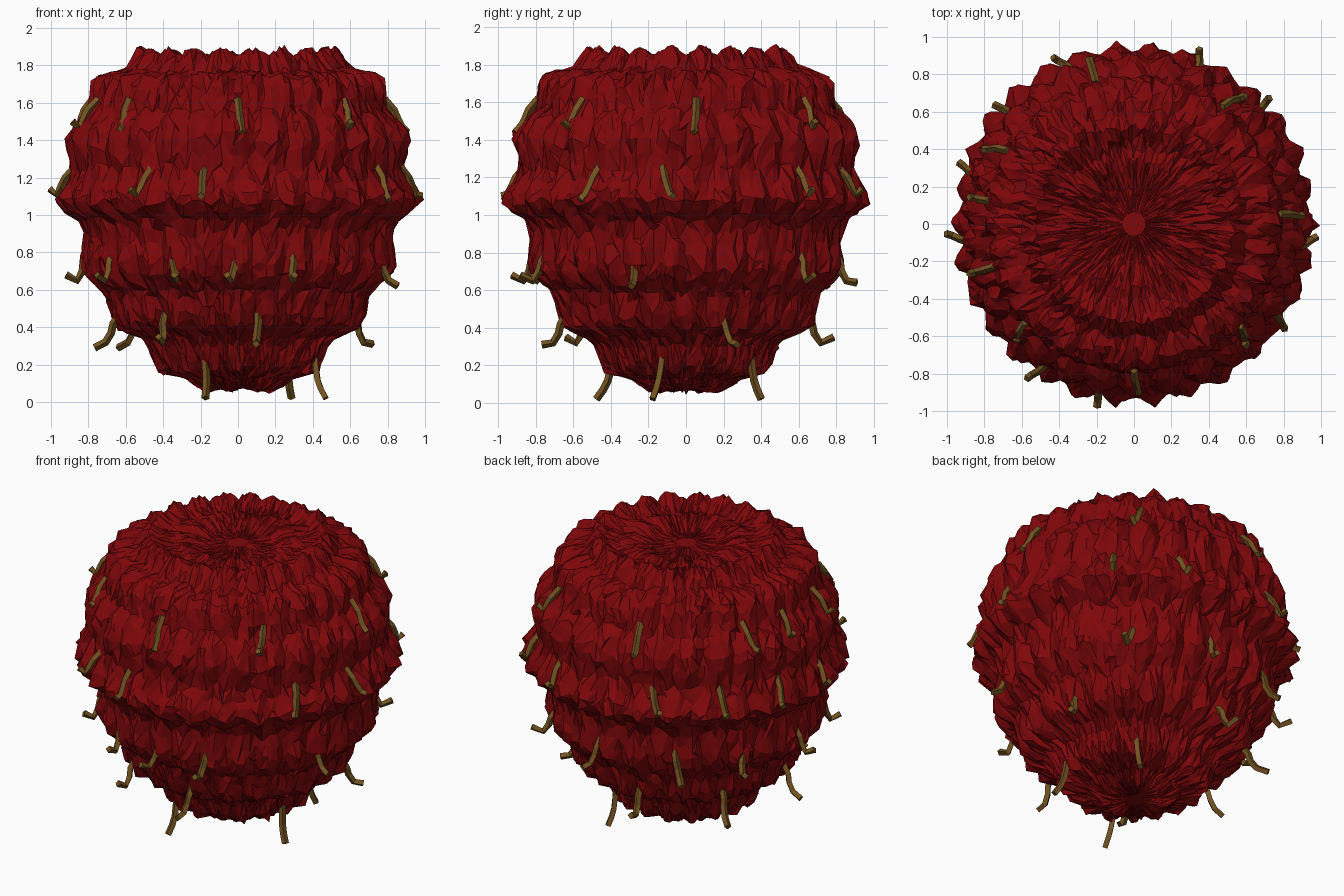
import bpy, bmesh, math, random
from mathutils import Vector, kdtree

if "Cube" in bpy.data.objects:
    bpy.data.objects.remove(bpy.data.objects["Cube"])

random.seed(4)
COLS, ROWS = 150, 44


def material(name, rgb):
    m = bpy.data.materials.new(name)
    m.diffuse_color = (*rgb, 1)
    m.use_nodes = True
    m.node_tree.nodes["Principled BSDF"].inputs["Base Color"].default_value = m.diffuse_color
    return m


red = material("berry_red", (0.21, 0.002, 0.003))
brown = material("hair_brown", (0.17, 0.085, 0.015))

# Berry envelope (radius, height), from the underside up to the slightly dished top
profile = [(0.06, 0.06), (0.3, 0.05), (0.38, 0.13), (0.53, 0.24), (0.66, 0.4),
           (0.78, 0.55), (0.84, 0.7), (0.88, 0.87), (0.95, 1.0), (0.985, 1.08),
           (0.96, 1.2), (0.935, 1.32), (0.925, 1.42), (0.9, 1.52), (0.86, 1.61),
           (0.79, 1.71), (0.7, 1.81), (0.53, 1.9), (0.38, 1.88), (0.27, 1.84),
           (0.06, 1.82)]
P = [Vector(p) for p in profile]
lengths = [(b - a).length for a, b in zip(P, P[1:])]
total = sum(lengths)


def along(t):
    """Point and outward normal at fraction t of the profile."""
    d = t * total
    for a, b, n in zip(P, P[1:], lengths):
        if d <= n + 1e-6:
            u = (b - a) / n
            return a + u * d, Vector((u.y, -u.x))
        d -= n
    return P[-1].copy(), Vector((0, 1))


def radius_at(z):
    for a, b in zip(P[1:18], P[2:18]):
        if a.y <= z <= b.y:
            return a.x + (b.x - a.x) * (z - a.y) / (b.y - a.y)


def polar(r, a, z):
    return Vector((r * math.cos(a), r * math.sin(a), z))


# Drupelet centres: staggered rings of (radius, height, count)
SQUASH = 0.57  # drupelets are taller than wide
rings = [(0.17, 0.05, 7), (0.42, 0.17, 18), (0.67, 0.41, 24), (0.84, 0.72, 30),
         (0.985, 1.08, 30), (0.925, 1.42, 30), (0.77, 1.73, 30), (0.53, 1.9, 20),
         (0.3, 1.85, 12)]
centres = [polar(r, math.tau * (k + 0.5 * (i % 2)) / n, z * SQUASH)
           for i, (r, z, n) in enumerate(rings) for k in range(n)]
tree = kdtree.KDTree(len(centres))
for i, c in enumerate(centres):
    tree.insert(c, i)
tree.balance()

# Crinkled berry skin: pointed drupelets with creases between them
bm = bmesh.new()
grid = []
for i in range(ROWS + 1):
    row = []
    for j in range(COLS):
        t = (i + random.uniform(-0.45, 0.45)) / ROWS if 0 < i < ROWS else i / ROWS
        p, n = along(t)
        a = math.tau * (j + random.uniform(-0.3, 0.3)) / COLS
        dist = tree.find(polar(p.x, a, p.y * SQUASH))[2]
        k = min(1, p.x / 0.3)
        p = p + n * k * (0.012 - 0.75 * min(dist, 0.13) + random.uniform(-0.012, 0.012))
        row.append(bm.verts.new(polar(p.x, a, p.y)))
    grid.append(row)
for r0, r1 in zip(grid, grid[1:]):
    for j in range(COLS):
        k = (j + 1) % COLS
        q = [r0[j], r0[k], r1[k], r1[j]]
        s = random.randint(0, 1)
        q = q[s:] + q[:s]
        bm.faces.new((q[0], q[1], q[2]))
        bm.faces.new((q[0], q[2], q[3]))
bm.faces.new(grid[0][::-1])
bm.faces.new(grid[-1])
mesh = bpy.data.meshes.new("berry")
bm.to_mesh(mesh)
bm.free()
mesh.materials.append(red)
bpy.context.collection.objects.link(bpy.data.objects.new("berry", mesh))

# Hairs: root height -> compass angles in degrees
hairs = {1.6: (4, 53, 105, 150, 171, 197, 222, 270, 316),
         1.24: (42, 67, 112, 138, 163, 186, 238, 258, 328, 352),
         0.8: (50, 85, 120, 150, 180, 212, 244, 270, 292, 340),
         0.47: (17, 100, 145, 190, 232, 280),
         0.24: (52, 246, 343)}


def hair(z, deg):
    a = math.radians(deg)
    out = random.uniform(0.8, 1.2)
    curl = random.choice((-0.02, 0.0, 0.04))
    if z > 1:
        r = radius_at(z) - 0.06
        steps = [(-0.02, 0.02), (0.03, -0.04), (0.05, -0.09),
                 (0.07, -0.13), (0.1, -0.14 + curl)]
    elif z > 0.3:
        r = radius_at(z) - 0.07
        steps = [(-0.02, 0.03), (0.03, -0.05), (0.04, -0.1),
                 (0.07, -0.15), (0.13, -0.16 + curl)]
    else:
        r = radius_at(z) - 0.07
        steps = [(-0.03, 0.02), (-0.02, -0.06), (-0.01, -0.12),
                 (0.01, -0.17), (0.04, -0.22)]
    cu = bpy.data.curves.new("hair", "CURVE")
    cu.dimensions = "3D"
    cu.bevel_depth = 0.021
    cu.bevel_resolution = 0
    cu.use_fill_caps = True
    cu.materials.append(brown)
    sp = cu.splines.new("POLY")
    sp.use_smooth = False
    sp.points.add(len(steps) - 1)
    side = random.uniform(-0.08, 0.08)
    for k, (pt, (dr, dz)) in enumerate(zip(sp.points, steps)):
        pt.co = (*polar(r + dr * out, a + side * k / 4, z + dz), 1)
    bpy.context.collection.objects.link(bpy.data.objects.new("hair", cu))


for z, angles in hairs.items():
    for deg in angles:
        hair(z, deg)
